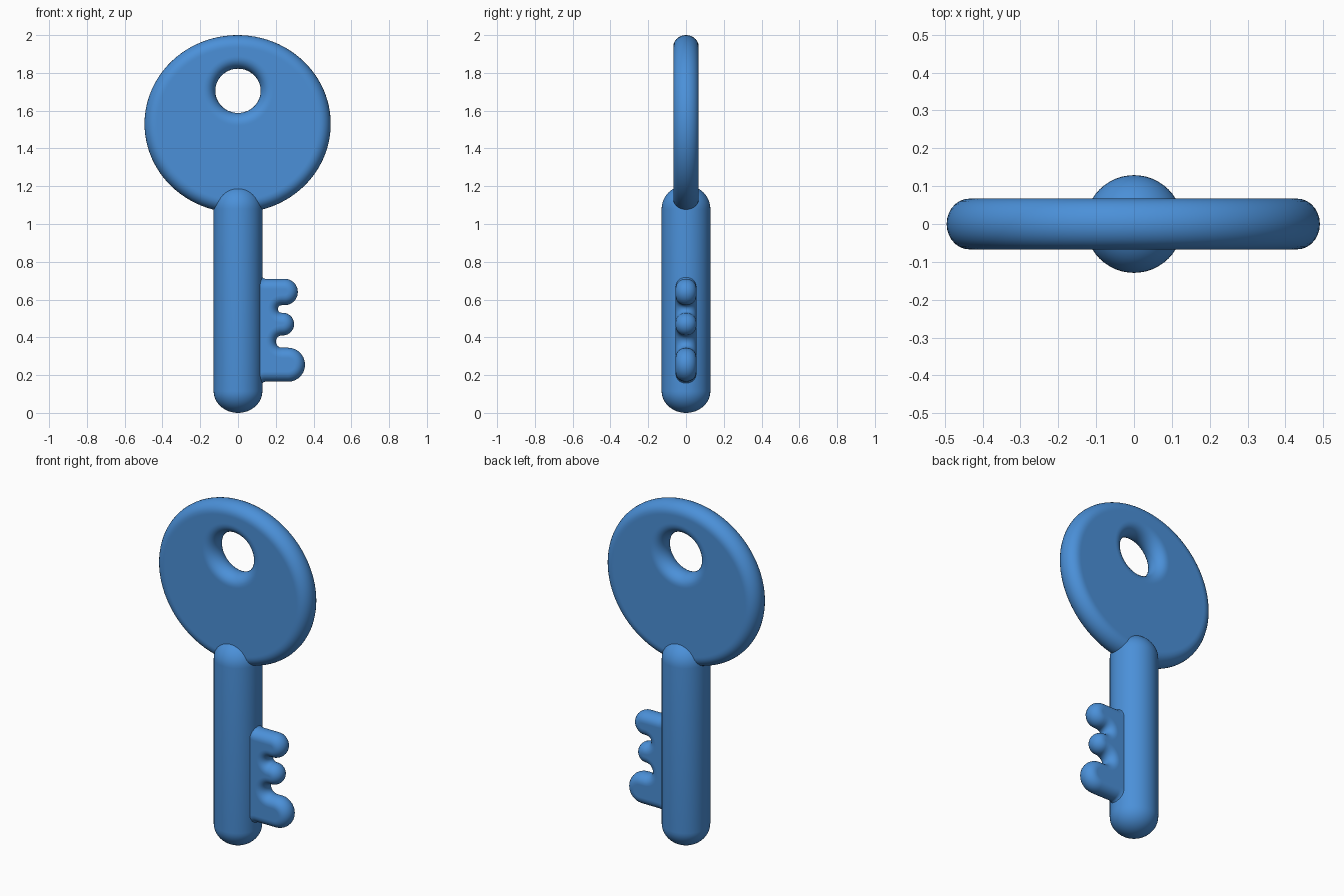
import bpy
import bmesh
import math
from math import sin, cos, pi, radians

cube = bpy.data.objects.get("Cube")
if cube:
    bpy.data.objects.remove(cube, do_unlink=True)

# Single colour
blue = bpy.data.materials.new("key_blue")
blue.use_nodes = True
colour = (0.07, 0.28, 0.69, 1)
blue.diffuse_color = colour
blue.node_tree.nodes["Principled BSDF"].inputs["Base Color"].default_value = colour


def finish(name, bm):
    """Turn a bmesh into a smooth shaded, coloured object."""
    bmesh.ops.recalc_face_normals(bm, faces=bm.faces)
    mesh = bpy.data.meshes.new(name)
    bm.to_mesh(mesh)
    bm.free()
    mesh.materials.append(blue)
    obj = bpy.data.objects.new(name, mesh)
    bpy.context.collection.objects.link(obj)
    bpy.ops.object.select_all(action="DESELECT")
    obj.select_set(True)
    bpy.context.view_layer.objects.active = obj
    bpy.ops.object.shade_smooth_by_angle(angle=radians(50))
    return obj


def arc(cx, cz, rx, rz, start, end, steps):
    """Points along an elliptical arc, angles in degrees."""
    angles = [radians(start + (end - start) * i / steps) for i in range(steps + 1)]
    return [(cx + rx * cos(a), cz + rz * sin(a)) for a in angles]


def rounded_plate(name, outlines, half, bevel, flat, steps=14):
    """Upright plate with rounded rims; each outline gives its points for an inset."""
    bm = bmesh.new()
    profile = [(bevel + flat, -half)]
    for i in range(steps + 1):
        a = pi * (i / steps - 0.5)
        profile.append((bevel * (1 - cos(a)), half * sin(a)))
    profile.append((bevel + flat, half))
    caps = ([], [])
    for outline in outlines:
        rings = [[bm.verts.new((x, y, z)) for x, z in outline(d)] for d, y in profile]
        n = len(rings[0])
        for a, b in zip(rings, rings[1:]):
            for i in range(n):
                j = (i + 1) % n
                bm.faces.new((a[i], a[j], b[j], b[i]))
        for cap, ring in zip(caps, (rings[0], rings[-1])):
            cap += [bm.edges.get((ring[i], ring[(i + 1) % n])) for i in range(n)]
    for cap in caps:
        bmesh.ops.triangle_fill(bm, use_beauty=True, edges=cap)
    return finish(name, bm)


# Bow: broad round head with a hole for a ring
def head_rim(d):
    return arc(-0.002, 1.53, 0.493 - d, 0.47 - d, 0, 360, 96)[:-1]


def hole_rim(d):
    return arc(0, 1.705, 0.12 + d, 0.117 + d, 0, 360, 64)[:-1]


rounded_plate("head", [head_rim, hole_rim], 0.067, 0.06, 0.008)

# Teeth: arcs from bottom to top (centre x, centre z, radius, start, end);
# rising arcs are convex tips, falling arcs are concave notches and root fillets
TOOTH_ARCS = [
    (0.145, 0.145, 0.02, 180, 90),
    (0.265, 0.255, 0.09, -90, 90),
    (0.233, 0.3775, 0.0325, 270, 90),
    (0.237, 0.47, 0.06, -90, 90),
    (0.231, 0.55, 0.02, 270, 90),
    (0.247, 0.64, 0.07, -90, 90),
    (0.145, 0.73, 0.02, 270, 180),
]


def tooth_rim(d):
    points = []
    for cx, cz, r, start, end in TOOTH_ARCS:
        r += -d if end > start else d
        points += arc(cx, cz, r, r, start, end, 14)
    return points


rounded_plate("teeth", [tooth_rim], 0.055, 0.05, 0.004)

# Shaft: round bar with domed ends, spun about the vertical axis
RADIUS = 0.129
profile = arc(0, 0.115, RADIUS, 0.115, -90, 0, 12) + arc(0, 1.08, RADIUS, 0.125, 0, 90, 12)
bm = bmesh.new()
verts = [bm.verts.new((max(x, 0), 0, z)) for x, z in profile]
edges = [bm.edges.new(pair) for pair in zip(verts, verts[1:])]
bmesh.ops.spin(bm, geom=verts + edges, cent=(0, 0, 0), axis=(0, 0, 1),
               angle=2 * pi, steps=48, use_duplicate=False)
bmesh.ops.remove_doubles(bm, verts=bm.verts, dist=0.0001)
finish("shaft", bm)
